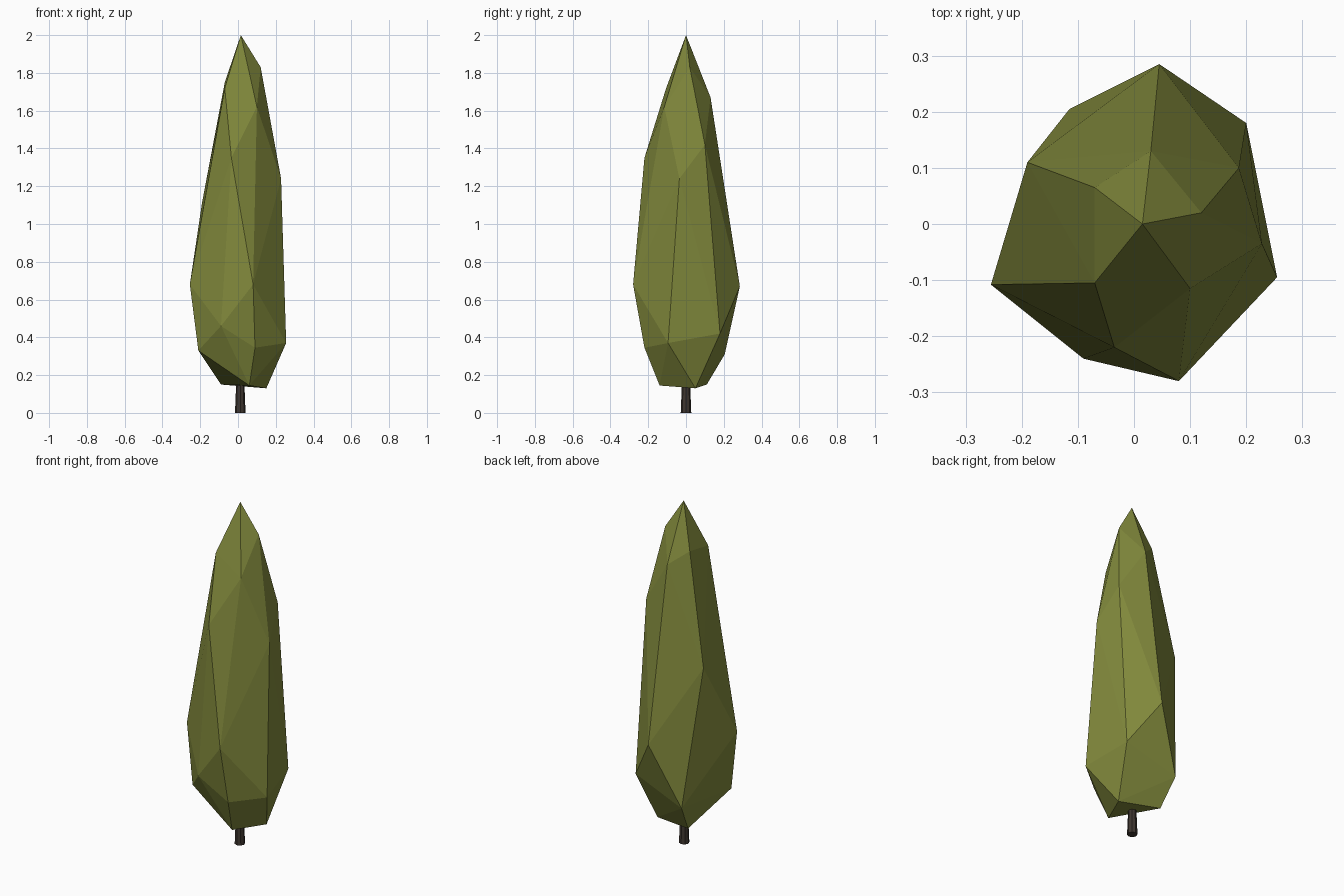
import bpy
import bmesh

# Start from a scene without the default cube
cube = bpy.data.objects.get("Cube")
if cube:
    bpy.data.objects.remove(cube, do_unlink=True)


def make_material(name, color):
    mat = bpy.data.materials.new(name)
    mat.use_nodes = True
    rgba = (*color, 1.0)
    mat.diffuse_color = rgba
    shader = next(n for n in mat.node_tree.nodes if n.type == "BSDF_PRINCIPLED")
    shader.inputs["Base Color"].default_value = rgba
    shader.inputs["Roughness"].default_value = 0.9
    return mat


def add_object(name, bm, material):
    bmesh.ops.recalc_face_normals(bm, faces=bm.faces[:])
    mesh = bpy.data.meshes.new(name)
    bm.to_mesh(mesh)
    bm.free()
    mesh.materials.append(material)
    obj = bpy.data.objects.new(name, mesh)
    bpy.context.scene.collection.objects.link(obj)
    return obj


olive_green = make_material("olive_green", (0.22, 0.25, 0.045))
dark_bark = make_material("dark_bark", (0.05, 0.038, 0.03))

# Foliage: a tall faceted hull through uneven rings of corner points
tip = [(0.015, 0, 2)]
crown_ring = [
    (0.12, 0.02, 1.83), (0.03, 0.13, 1.67), (-0.07, 0.065, 1.75),
    (-0.07, -0.105, 1.72), (0.1, -0.115, 1.62),
]
shoulder_ring = [
    (0.187, 0.1, 1.42), (-0.19, 0.11, 1.115),
    (-0.035, -0.22, 1.35), (0.228, -0.035, 1.24),
]
belly_ring = [
    (0.045, 0.285, 0.67), (-0.255, -0.108, 0.68),
    (0.08, -0.28, 0.68), (-0.09, -0.24, 0.46), (0.2, 0.18, 0.42),
]
skirt_ring = [
    (0.255, -0.095, 0.37), (0.09, -0.22, 0.345),
    (-0.21, -0.12, 0.33), (-0.115, 0.205, 0.31),
]
underside = [(0.06, -0.14, 0.145), (0.15, 0.05, 0.13), (-0.09, 0.11, 0.15)]

bm = bmesh.new()
for ring in (tip, crown_ring, shoulder_ring, belly_ring, skirt_ring, underside):
    for corner in ring:
        bm.verts.new(corner)
bmesh.ops.convex_hull(bm, input=bm.verts[:])
loose = [v for v in bm.verts if not v.link_faces]
bmesh.ops.delete(bm, geom=loose, context="VERTS")
add_object("foliage", bm, olive_green)

# Trunk: a short tapered post reaching into the foliage
bm = bmesh.new()
bmesh.ops.create_cone(
    bm, cap_ends=True, segments=8, radius1=0.028, radius2=0.02, depth=0.2
)
bmesh.ops.translate(bm, verts=bm.verts[:], vec=(0.012, 0, 0.1))
add_object("trunk", bm, dark_bark)
